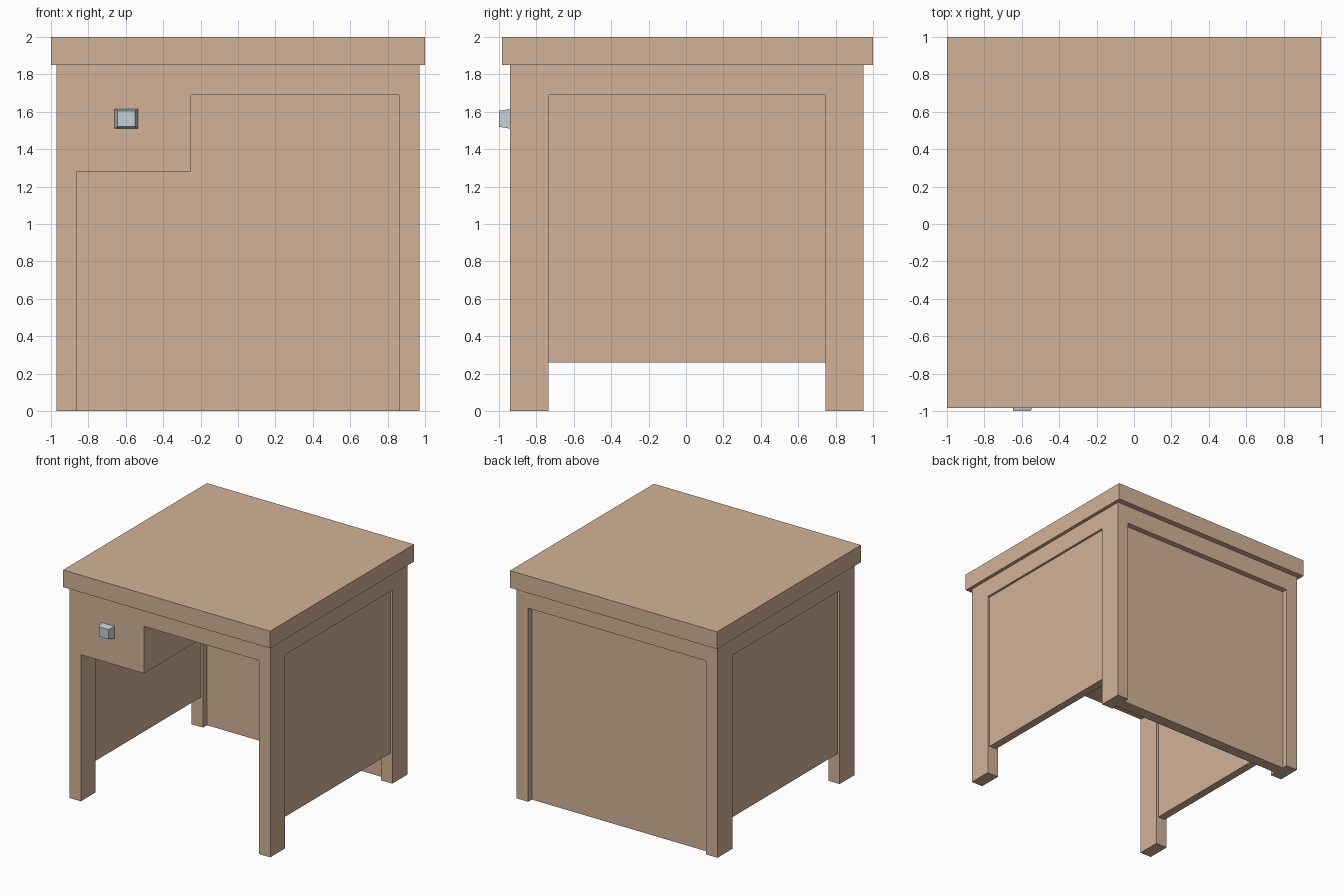
import bpy

if "Cube" in bpy.data.objects:
    bpy.data.objects.remove(bpy.data.objects["Cube"])


def material(name, color):
    m = bpy.data.materials.new(name)
    m.diffuse_color = (*color, 1)
    m.use_nodes = True
    m.node_tree.nodes["Principled BSDF"].inputs["Base Color"].default_value = m.diffuse_color
    return m


wood = material("wood", (0.65, 0.45, 0.31))
metal = material("metal", (0.55, 0.62, 0.66))


def box(name, x, y, z, mat=wood, inset=(0, 0)):
    """Box from (min, max) ranges; inset shrinks the front (-y) face in x and z."""
    verts = []
    for j in (0, 1):
        dx, dz = inset if j == 0 else (0, 0)
        x0, x1, z0, z1 = x[0] + dx, x[1] - dx, z[0] + dz, z[1] - dz
        verts += [(x0, y[j], z0), (x1, y[j], z0), (x1, y[j], z1), (x0, y[j], z1)]
    faces = [(0, 1, 2, 3), (7, 6, 5, 4), (0, 4, 5, 1),
             (1, 5, 6, 2), (2, 6, 7, 3), (3, 7, 4, 0)]
    me = bpy.data.meshes.new(name)
    me.from_pydata(verts, [], faces)
    me.materials.append(mat)
    ob = bpy.data.objects.new(name, me)
    bpy.context.collection.objects.link(ob)
    return ob


OUT, INN = 0.97, 0.86            # leg outer and inner x
FRONT = (-0.94, -0.735)          # front leg y range
BACK = (0.745, 0.95)             # back leg y range
SPAN = (FRONT[1], BACK[0])       # gap between front and back legs
RAIL = (1.69, 1.85)              # rail height range


def both_sides(x0, x1):
    return (("right", (x0, x1)), ("left", (-x1, -x0)))


# Table top
box("table_top", (-1, 1), (-0.985, 1), (1.85, 2))

# Legs, side rails and inset side panels
for side, xr in both_sides(INN, OUT):
    box(f"front_{side}_leg", xr, FRONT, (0, 1.85))
    box(f"back_{side}_leg", xr, BACK, (0, 1.85))
    box(f"{side}_rail", xr, SPAN, RAIL)
for side, xr in both_sides(0.88, 0.95):
    box(f"{side}_panel", xr, SPAN, (0.26, 1.69))

# Front rail (beside the drawer), back rail and inset back panel
box("front_rail", (-0.25, INN), FRONT, RAIL)
box("back_rail", (-INN, INN), BACK, RAIL)
box("back_panel", (-INN, INN), (0.80, 0.90), (0, 1.69))

# Drawer box and tapered knob
box("drawer", (-INN, -0.25), (FRONT[0], BACK[0]), (1.28, 1.85))
box("drawer_knob", (-0.66, -0.535), (-1, -0.94), (1.51, 1.615), metal, (0.016, 0.01))
